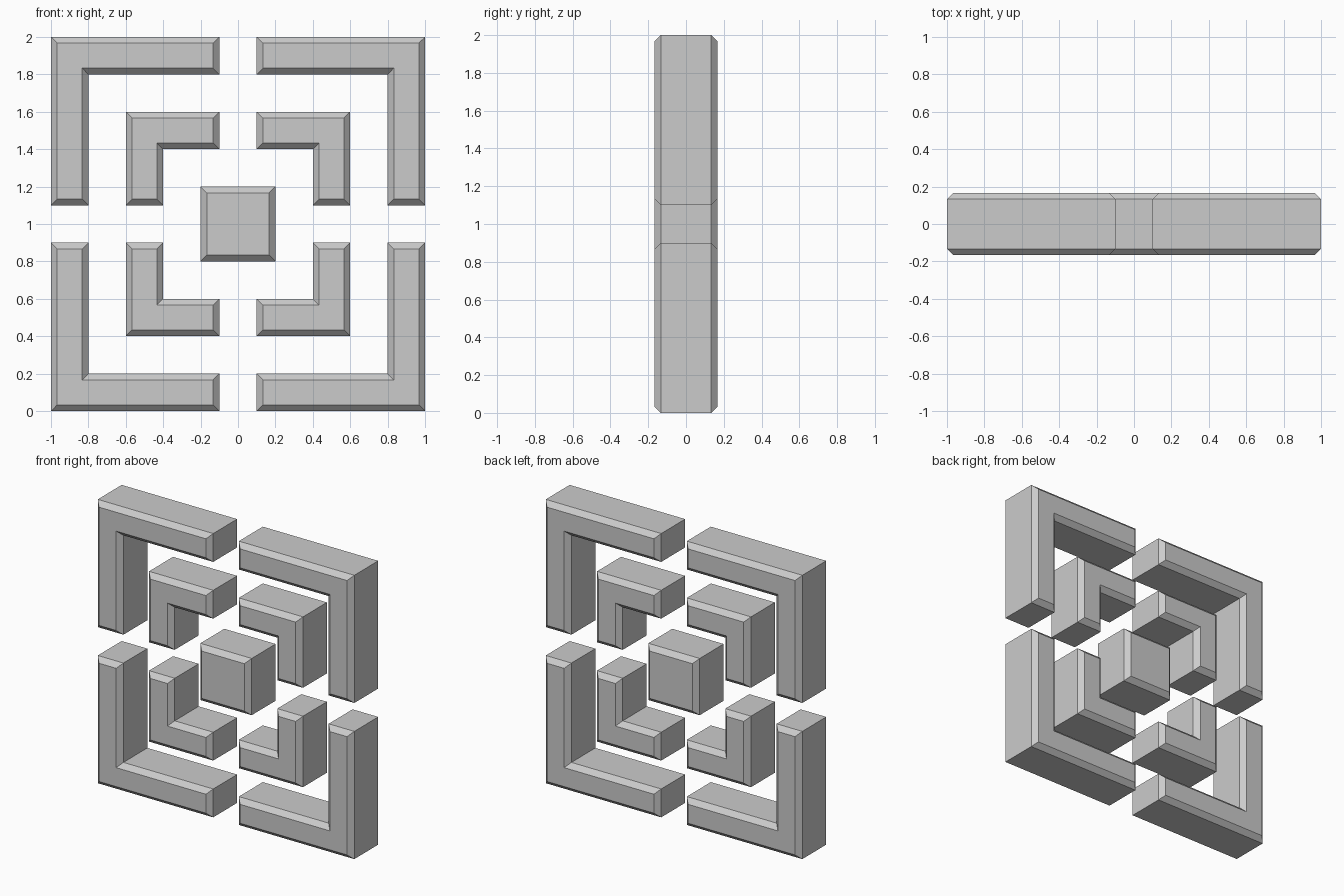
import bpy
import bmesh

cube = bpy.data.objects.get("Cube")
if cube:
    bpy.data.objects.remove(cube, do_unlink=True)

GAP, BEVEL, HALF_DEPTH, CENTRE_Z = 0.1, 1 / 30, 1 / 6, 1.0

GREY = (0.6, 0.6, 0.6, 1)
grey = bpy.data.materials.new("plain grey")
grey.use_nodes = True
grey.diffuse_color = GREY
grey.node_tree.nodes["Principled BSDF"].inputs["Base Color"].default_value = GREY


def corner_outline(outer, inner):
    """L-shaped outline in the upper left quadrant, shrunk by d."""
    def outline(d):
        g, o, i = GAP + d, outer - d, inner + d
        return [(g, o), (o, o), (o, g), (i, g), (i, i), (g, i)]
    return outline


def square_outline(half):
    def outline(d):
        h = half - d
        return [(-h, -h), (h, -h), (h, h), (-h, h)]
    return outline


def chamfered_block(name, outline, sx=1, sz=1):
    """Extrude an outline along y with chamfered front and back rims."""
    bm = bmesh.new()
    side = HALF_DEPTH - BEVEL
    rings = []
    for y, d in ((-HALF_DEPTH, BEVEL), (-side, 0), (side, 0), (HALF_DEPTH, BEVEL)):
        rings.append([bm.verts.new((sx * x, y, CENTRE_Z + sz * z)) for x, z in outline(d)])
    for a, b in zip(rings, rings[1:]):
        for k in range(len(a)):
            n = (k + 1) % len(a)
            bm.faces.new((a[k], a[n], b[n], b[k]))
    bm.faces.new(rings[0])
    bm.faces.new(rings[-1])
    bmesh.ops.recalc_face_normals(bm, faces=bm.faces)
    mesh = bpy.data.meshes.new(name)
    bm.to_mesh(mesh)
    bm.free()
    mesh.materials.append(grey)
    obj = bpy.data.objects.new(name, mesh)
    bpy.context.collection.objects.link(obj)


# Two nested frames, each split into four corner brackets
for ring, outer, inner in (("outer", 1.0, 0.8), ("inner", 0.6, 0.4)):
    for sx, side_name in ((1, "left"), (-1, "right")):
        for sz, level in ((1, "upper"), (-1, "lower")):
            chamfered_block(f"{ring}_bracket_{level}_{side_name}",
                            corner_outline(outer, inner), sx, sz)

# Block in the middle
chamfered_block("centre_block", square_outline(0.2))
